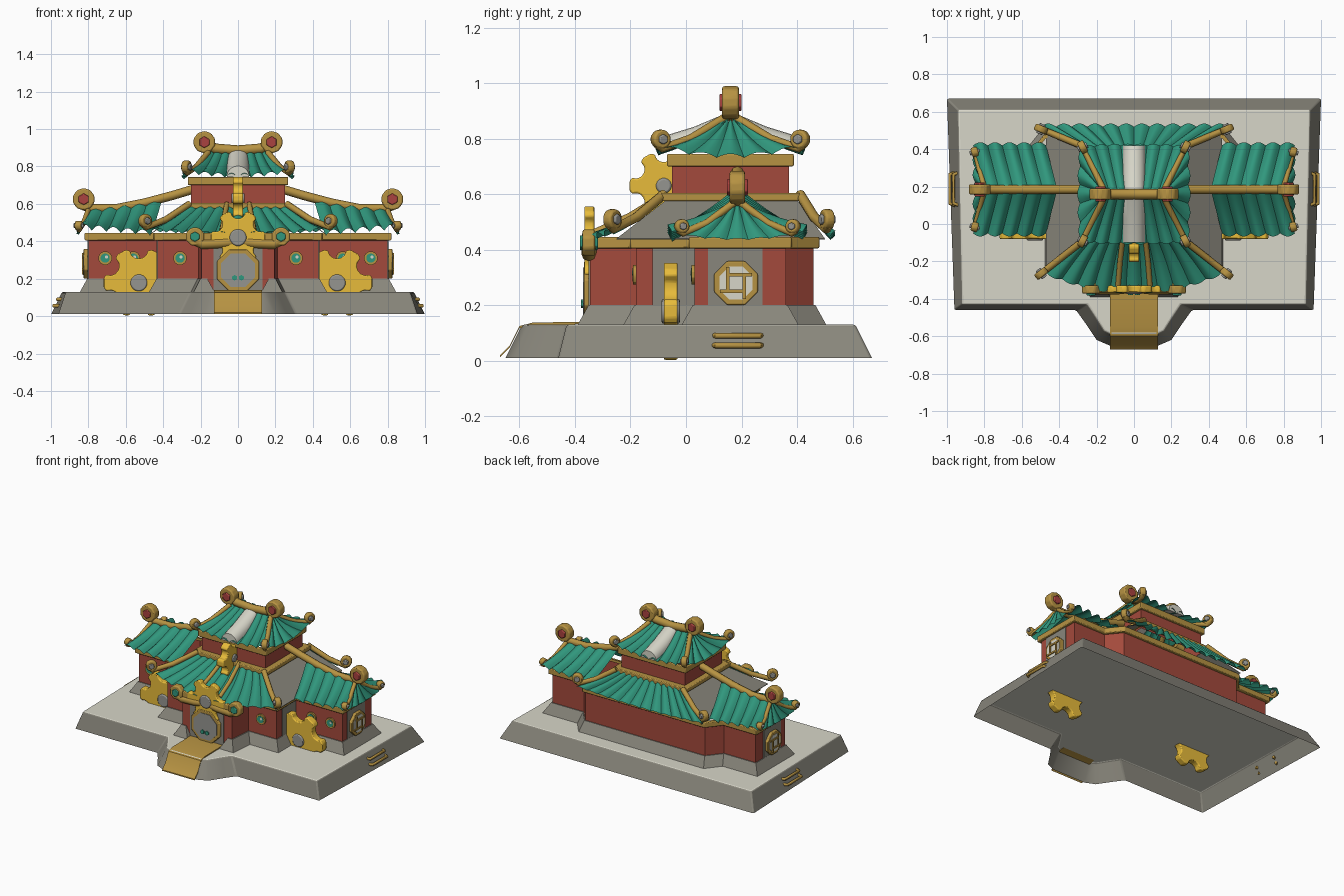
import bpy, bmesh, math
from mathutils import Vector as V

if "Cube" in bpy.data.objects:
    bpy.data.objects.remove(bpy.data.objects["Cube"])

def mat(name, r, g, b):
    m = bpy.data.materials.new(name)
    m.diffuse_color = (r, g, b, 1)
    m.use_nodes = True
    m.node_tree.nodes["Principled BSDF"].inputs["Base Color"].default_value = m.diffuse_color
    return m

RED = mat("red wall", .37, .068, .045)
TEAL = mat("teal tile", .03, .31, .205)
TRIM = mat("old gold", .47, .29, .055)
GOLD = mat("bright gold", .93, .58, .05)
STONE = mat("dark stone", .25, .24, .20)
LIGHT = mat("light stone", .68, .67, .58)
JEWEL = mat("red jewel", .40, .055, .05)
STEEL = mat("grey metal", .30, .30, .28)

def finish(name, bm, mats, bevel=0, smooth=30):
    bmesh.ops.recalc_face_normals(bm, faces=bm.faces)
    me = bpy.data.meshes.new(name)
    bm.to_mesh(me); bm.free()
    for m in mats:
        me.materials.append(m)
    ob = bpy.data.objects.new(name, me)
    bpy.context.collection.objects.link(ob)
    if bevel:
        b = ob.modifiers.new("bevel", 'BEVEL')
        b.width, b.segments, b.limit_method = bevel, 2, 'ANGLE'
    bpy.ops.object.select_all(action='DESELECT')
    ob.select_set(True)
    bpy.context.view_layer.objects.active = ob
    bpy.ops.object.shade_smooth_by_angle(angle=math.radians(smooth))
    return ob

def shell(name, loops, mats, bevel=0, bottom=False, top=False):
    """Skin through loops of 3D points, with optional end caps (top cap uses the last material)."""
    bm = bmesh.new()
    rows = [[bm.verts.new(p) for p in lp] for lp in loops]
    n = len(rows[0])
    for a, b in zip(rows, rows[1:]):
        for i in range(n):
            bm.faces.new((a[i], a[(i+1) % n], b[(i+1) % n], b[i]))
    if bottom:
        bm.faces.new(rows[0])
    if top:
        bm.faces.new(rows[-1]).material_index = len(mats) - 1
    return finish(name, bm, mats, bevel)

def solid(name, lo, hi, m, bevel=0):
    return shell(name, [lo, hi], [m], bevel, True, True)

def at(pts, z):
    return [(x, y, z) for x, y in pts]

def mirror(half):
    return half + [(-x, y) for x, y in reversed(half)]

def grow(pts, d):
    """Offset a clockwise outline outward."""
    out = []
    for i, p in enumerate(pts):
        p, q, r = V(p), V(pts[i-1]), V(pts[(i+1) % len(pts)])
        e, f = (p-q).normalized(), (r-p).normalized()
        n1, n2 = V((-e.y, e.x)), V((-f.y, f.x))
        out.append(tuple(p + (n1+n2) * d / (1 + n1.dot(n2))))
    return out

def band(name, pts, d, z0, z1):
    """Gold moulding around an outline."""
    o = grow(pts, d)
    shell(name, [at(pts, z0), at(o, z0), at(o, z1), at(pts, z1)], [TRIM], .005)

def prism(name, pts, c, w, thick, m, bevel=0):
    """Upright flat shape centred on c, its thickness along horizontal direction w."""
    c, w = V(c), V(w).normalized()
    u = V((-w.y, w.x, 0))
    f = lambda s: [c + u*x + V((0, 0, y)) + w*s for x, y in pts]
    return solid(name, f(-thick/2), f(thick/2), m, bevel)

def ngon(n, r, turn=.5):
    return [(r*math.cos(2*math.pi*(i+turn)/n), r*math.sin(2*math.pi*(i+turn)/n)) for i in range(n)]

def rect(a, b):
    return [(-a, -b), (a, -b), (a, b), (-a, b)]

def gear(name, c, w, R, thick, hub):
    pts = []
    for k in range(6):
        for a, r in ((-30, .68), (-21, .71), (-15, .80), (-14, .95), (-7, 1), (7, 1), (14, .95), (15, .80), (21, .71)):
            t = math.radians(60*k + a)
            pts.append((R*r*math.cos(t), R*r*math.sin(t)))
    prism(name, pts, c, w, thick, GOLD, .006)
    prism(name + "_hub", ngon(16, hub), c, w, thick + .016, STEEL, .007)

def tube(name, pts, r, m, res=2):
    cu = bpy.data.curves.new(name, 'CURVE')
    cu.dimensions, cu.bevel_depth, cu.bevel_resolution, cu.use_fill_caps = '3D', r, res, True
    s = cu.splines.new('POLY')
    s.points.add(len(pts) - 1)
    for q, p in zip(s.points, pts):
        q.co = (*p, 1)
    tmp = bpy.data.objects.new(name + "_path", cu)
    bpy.context.collection.objects.link(tmp)
    bpy.context.view_layer.update()
    bm = bmesh.new()
    bm.from_mesh(bpy.data.meshes.new_from_object(tmp.evaluated_get(bpy.context.evaluated_depsgraph_get())))
    bpy.data.objects.remove(tmp)
    for f in bm.faces:
        f.material_index = 0
    return finish(name, bm, [m], smooth=50)

def tiles(name, a0, a1, b0, b1, n, sag=.02, bulge=(0, 0, 0), h=.024):
    """Fluted roof panel from ridge a0-a1 down to eave b0-b1."""
    a0, a1, b0, b1, bulge = map(V, (a0, a1, b0, b1, bulge))
    nor = ((a1+b1-a0-b0).cross(b0+b1-a0-a1)).normalized()
    nor = -nor if nor.z < 0 else nor
    bm, k, rows = bmesh.new(), n*6, 5
    g = []
    for j in range(rows + 1):
        v = j / rows
        g.append([])
        for i in range(k + 1):
            u = i / k
            p = a0.lerp(a1, u).lerp(b0.lerp(b1, u), v) + bulge*(1-(2*u-1)**2)*v*v
            p += V((0, 0, -sag*4*v*(1-v))) + nor*h*abs(math.sin(math.pi*n*u))*(.5+.5*v)
            g[-1].append(bm.verts.new(p))
    for j in range(rows):
        for i in range(k):
            bm.faces.new((g[j][i], g[j][i+1], g[j+1][i+1], g[j+1][i]))
    finish(name, bm, [TEAL], smooth=50)

def curl(name, c, w, r, thick, m, sides=10):
    prism(name, ngon(sides, r), c, w, thick, TRIM, .008)
    prism(name + "_jewel", ngon(6, r*.52), c, w, thick + .02, m, .004)

def hip(name, a, b, r, c):
    """Gold hip rib ending in an upturned curl."""
    a, b = V(a), V(b)
    d = V((b.x-a.x, b.y-a.y, 0)).normalized()
    mid = a.lerp(b, .55) - V((0, 0, .015))
    tube(name, [a, mid, b, b + d*c*.6 + V((0, 0, c*.4))], r, TRIM)
    curl(name + "_curl", b + d*c*.2 + V((0, 0, c*.9)), (-d.y, d.x, 0), c, .036, STEEL)

# hollow terrace and curved ramp
lo = mirror([(1, .67), (.96, -.46), (.31, -.46), (.26, -.53), (.2, -.62), (.13, -.65)])
hi = mirror([(.94, .61), (.92, -.43), (.25, -.43), (.21, -.49), (.16, -.57), (.12, -.59)])
shell("base", [at(lo, .01), at(hi, .13)], [STONE, LIGHT], .008, top=True)
ramp = [(-.67, .02), (-.635, .055), (-.60, .125), (-.55, .138), (-.35, .14)]
prism("ramp", ramp + [(y, z-.008) for y, z in reversed(ramp)], (0, 0, 0), (1, 0, 0), .255, TRIM)

# stone plinth (open at the doorway), walls and gold band
back = [(.47, .46), (.55, .36), (.8, .36), (.8, .03), (.43, .03), (.43, -.18), (.21, -.18), (.195, -.345)]
plan = mirror(back)
foot = mirror(back + [(.17, -.345), (.17, -.28)])
shell("plinth", [at(grow(foot, .045), .13), at(grow(foot, .006), .20), at(foot, .20)], [STONE])
shell("walls", [at(plan, .13), at(plan, .43)], [RED])
band("wall_band", plan, .02, .405, .445)

# upper storey
box = [(-.25, .37), (.25, .37), (.25, -.05), (-.25, -.05)]
shell("upper_walls", [at(box, .56), at(box, .72)], [RED])
band("upper_sill", box, .04, .575, .605)
band("upper_band", box, .018, .70, .745)

# main roof: tiled front and back
tiles("front_roof", (-.26, -.07, .585), (.26, -.07, .585), (-.47, -.26, .455), (.47, -.26, .455), 11, .01, (0, -.10, -.025))
tiles("back_roof", (-.26, .40, .585), (.26, .40, .585), (-.5, .52, .455), (.5, .52, .455), 12, .01, (0, 0, -.02))

# upper roof with pale half-round roll over the middle
for s, n in ((-1, "front"), (1, "back")):
    tiles(n + "_top_roof", (-.17, .16, .875), (.17, .16, .875), (-.28, .16+s*.25, .765), (.28, .16+s*.25, .765), 8, .02, (0, s*.01, -.025))
arc = lambda y, z: [(.06*math.cos(math.pi*i/10), y, z + .058*math.sin(math.pi*i/10)) for i in range(11)]
shell("roof_roll", [arc(-.10, .745), arc(.03, .785), arc(.16, .84), arc(.29, .785), arc(.42, .745)], [LIGHT], 0, True, True)
ridge = [(-.2, .16, .925), (-.12, .16, .895), (0, .16, .885), (.12, .16, .895), (.2, .16, .925)]
tube("top_ridge", ridge, .028, TRIM)

for s, n in ((-1, "left"), (1, "right")):
    X = lambda x, y, z: (s*x, y, z)
    # plain side slopes of main roof
    quad = [X(.26, -.07, .58), X(.26, .40, .58), X(.47, .5, .44), X(.47, -.25, .44)]
    solid(n + "_side_slope", quad, [(x, y, z-.004) for x, y, z in quad], STONE)
    prism(n + "_recess", rect(.075, .105), X(.432, -.045, .305), (1, 0, 0), .008, STONE)
    # hips
    for e, f in ((-1, "front"), (1, "back")):
        nm = n + "_" + f
        hip(nm + "_hip", X(.26, -.08 if e < 0 else .41, .6), X(.49, -.26 if e < 0 else .505, .475), .018, .038)
        hip(nm + "_top_hip", X(.16, .16+e*.02, .875), X(.272, .16+e*.245, .765), .016, .036)
        hip(nm + "_wing_hip", X(.80, .185+e*.01, .57), X(.85, .185+e*.195, .46), .014, .027)
        # wing roof slopes
        tiles(nm + "_wing_roof", X(.41, .185, .61), X(.80, .185, .56), X(.47, .185+e*.235, .43),
              X(.86, .185+e*.235, .465), 5, .012, h=.034)
    tiles(n + "_wing_end_roof", X(.80, .16, .565), X(.80, .21, .565), X(.85, -.01, .45), X(.85, .38, .45), 5, .01, (0, 0, -.015), .014)
    tiles(n + "_top_end_roof", X(.17, .13, .86), X(.17, .19, .86), X(.28, -.09, .765), X(.28, .41, .765), 5, .015, (s*.01, 0, -.035), .02)
    tube(n + "_front_rib", [X(.06, -.07, .60), X(.075, -.2, .52), X(.085, -.33, .46)], .014, TRIM)
    # wing ridge and curls
    tube(n + "_wing_ridge", [X(.2, .185, .69), X(.35, .185, .645), X(.5, .185, .605), X(.65, .185, .575),
                            X(.79, .185, .575), X(.85, .185, .60)], .024, TRIM)
    curl(n + "_wing_curl", X(.825, .185, .625), (0, 1, 0), .06, .055, JEWEL)
    curl(n + "_top_curl", X(.18, .16, .93), (0, 1, 0), .06, .06, JEWEL)
    # large gears sunk into the terrace
    gear(n + "_gear", X(.53, -.055, .178), (0, -1, 0), .19, .05, .045)
    # round windows
    for i, (x, y) in enumerate(((.31, -.18), (.71, .03), (.56, .03))):
        prism(f"{n}_window_ring_{i}", ngon(12, .037), X(x, y, .31), (0, 1, 0), .02, TRIM)
        prism(f"{n}_window_pane_{i}", ngon(12, .025), X(x, y - .008, .31), (0, 1, 0), .009, TEAL)
        prism(f"{n}_window_glint_{i}", ngon(8, .009), X(x+s*.006, y - .010, .316), (0, 1, 0), .008, LIGHT)
    # octagonal lattice window on the end wall
    prism(n + "_end_panel", rect(.098, .105), X(.801, .178, .305), (1, 0, 0), .008, STONE)
    prism(n + "_end_frame", ngon(8, .085), X(.81, .18, .28), (1, 0, 0), .03, TRIM, .004)
    prism(n + "_end_pane", ngon(8, .064), X(.823, .18, .28), (1, 0, 0), .009, LIGHT)
    for i, (dy, dz, hy, hz) in enumerate(((.03, -.012, .006, .045), (-.03, .012, .006, .045), (.012, .03, .045, .006), (-.012, -.03, .045, .006))):
        prism(f"{n}_lattice_{i}", rect(hy, hz), X(.826, .18+dy, .28+dz), (1, 0, 0), .016, TRIM)
    # handles on the base sides
    for i, (x, z) in enumerate(((.985, .055), (.965, .09))):
        tube(f"{n}_handle_{i}", [X(x-.03, .10, z), X(x, .11, z), X(x, .265, z), X(x-.03, .275, z)], .010, TRIM)
    # ends of the door crest
    curl(n + "_crest_end", X(.23, -.35, .425), (0, 1, 0), .052, .045, TEAL, 8)
    prism(n + "_door_stud", ngon(6, .015), X(.018, -.374, .205), (0, 1, 0), .009, TEAL)

# doorway, crest and upright front gear
prism("door_wall", rect(.13, .14), (0, -.347, .27), (0, 1, 0), .008, STONE)
prism("door_frame", ngon(8, .122), (0, -.355, .245), (0, 1, 0), .025, TRIM, .005)
prism("door", ngon(8, .098), (0, -.367, .245), (0, 1, 0), .008, STEEL)
gear("crest_gear", (0, -.348, .42), (0, -1, 0), .148, .036, .045)
tube("crest_bar", [(-.25, -.35, .415), (-.19, -.35, .385), (-.09, -.35, .39), (0, -.34, .40),
                   (.09, -.35, .39), (.19, -.35, .385), (.25, -.35, .415)], .027, TRIM)
gear("ridge_gear", (0, -.08, .63), (1, 0, 0), .125, .055, .028)
